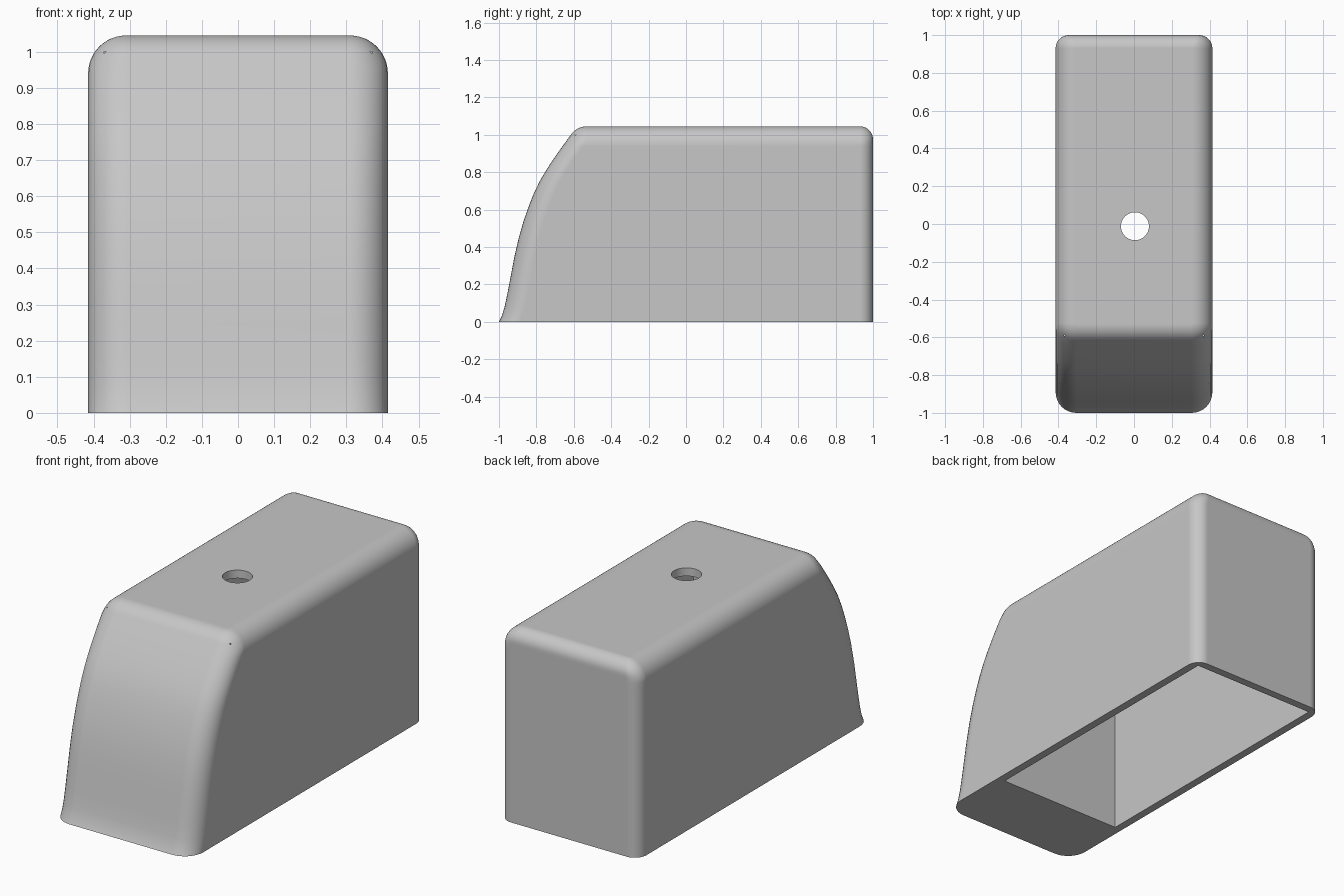
import bpy, bmesh
from math import sin, cos, pi, sqrt

if "Cube" in bpy.data.objects:
    bpy.data.objects.remove(bpy.data.objects["Cube"])

HEIGHT, HALF_W = 1.045, 0.415
R_TOP, R_BACK = 0.105, 0.07      # fillet radii
WALL = 0.044

grey = bpy.data.materials.new("light_grey")
grey.use_nodes = True
colour = (0.57, 0.57, 0.57, 1)
grey.diffuse_color = colour
grey.node_tree.nodes["Principled BSDF"].inputs["Base Color"].default_value = colour

# Front nose outline as (height, y)
NOSE = [(0, -1), (0.03, -0.985), (0.08, -0.97), (0.15, -0.955), (0.25, -0.936),
        (0.35, -0.917), (0.45, -0.894), (0.54, -0.868), (0.62, -0.84), (0.69, -0.812),
        (0.75, -0.783), (0.8, -0.754), (0.85, -0.722), (0.9, -0.688), (1.0, -0.616)]


def round_off(z, r):
    """Distance a top fillet of radius r pulls a wall inward at height z."""
    d = max(0, z - (HEIGHT - r))
    return r - sqrt(max(0, r * r - d * d))


def nose_y(z):
    for (z0, y0), (z1, y1) in zip(NOSE, NOSE[1:]):
        if z <= z1:
            return y0 + (y1 - y0) * (z - z0) / (z1 - z0)
    return -0.53 - R_TOP + round_off(z, R_TOP)


def ring(z, steps=8):
    """Rounded rectangle section of the housing at height z."""
    side, back = round_off(z, R_TOP), round_off(z, R_BACK)
    w, y0, y1 = HALF_W - side, nose_y(z), 1 - back
    rf, rb = max(0.11 - side, 0.004), max(R_BACK - back, 0.004)
    corners = [(w - rb, y1 - rb, rb, 0), (-w + rb, y1 - rb, rb, 1),
               (-w + rf, y0 + rf, rf, 2), (w - rf, y0 + rf, rf, 3)]
    pts = []
    for cx, cy, r, quarter in corners:
        for i in range(steps + 1):
            a = (quarter + i / steps) * pi / 2
            pts.append((cx + r * cos(a), cy + r * sin(a), z))
    return pts


def make_object(name, bm):
    bmesh.ops.recalc_face_normals(bm, faces=bm.faces)
    mesh = bpy.data.meshes.new(name)
    bm.to_mesh(mesh)
    bm.free()
    mesh.materials.append(grey)
    obj = bpy.data.objects.new(name, mesh)
    bpy.context.collection.objects.link(obj)
    return obj


# Outer housing, lofted from the base up through the top fillets
heights = [z for z, _ in NOSE if z < HEIGHT - R_TOP]
heights += [HEIGHT - R_TOP + R_TOP * sin(i / 12 * pi / 2) for i in range(13)]
bm = bmesh.new()
rings = [[bm.verts.new(p) for p in ring(z)] for z in heights]
for lower, upper in zip(rings, rings[1:]):
    for i in range(len(lower)):
        j = (i + 1) % len(lower)
        bm.faces.new((lower[i], lower[j], upper[j], upper[i]))
bm.faces.new(rings[0])
bm.faces.new(rings[-1])
housing = make_object("housing", bm)

# Cutter for the rectangular cavity, open at the base
bm = bmesh.new()
bmesh.ops.create_cube(bm, size=1)
y0, y1, z0, z1 = -0.593, 1 - WALL, -0.2, HEIGHT - WALL
bmesh.ops.scale(bm, vec=(2 * (HALF_W - WALL), y1 - y0, z1 - z0), verts=bm.verts)
bmesh.ops.translate(bm, vec=(0, (y0 + y1) / 2, (z0 + z1) / 2), verts=bm.verts)
cavity = make_object("cavity_cutter", bm)

# Cutter for the round hole in the roof
bm = bmesh.new()
bmesh.ops.create_cone(bm, cap_ends=True, segments=48, radius1=0.074, radius2=0.074, depth=0.4)
bmesh.ops.translate(bm, vec=(0.005, -0.012, HEIGHT), verts=bm.verts)
hole = make_object("hole_cutter", bm)

bpy.ops.object.select_all(action="DESELECT")
housing.select_set(True)
bpy.context.view_layer.objects.active = housing
for cutter in (cavity, hole):
    cutter.hide_render = True
    mod = housing.modifiers.new("cut", "BOOLEAN")
    mod.operation, mod.solver, mod.object = "DIFFERENCE", "EXACT", cutter
    bpy.ops.object.modifier_apply(modifier=mod.name)
    bpy.data.objects.remove(cutter)

# Smooth fillets, crisp cut edges, flat walls
bpy.ops.object.shade_smooth_by_angle(angle=pi / 6)
weighted = housing.modifiers.new("weighted_normals", "WEIGHTED_NORMAL")
weighted.keep_sharp = True
